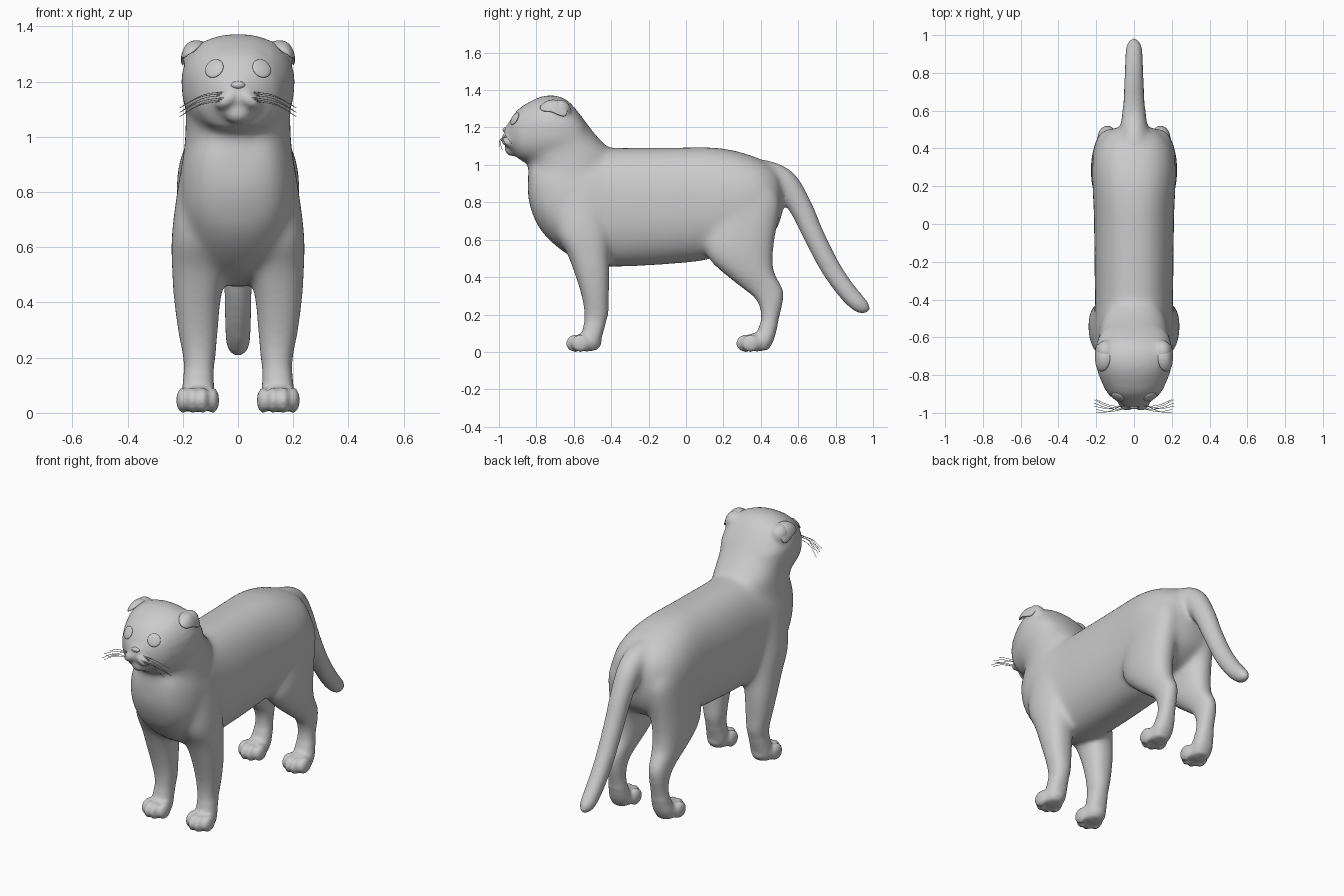
import bpy, bmesh, math
from mathutils import Vector, Matrix
from mathutils.bvhtree import BVHTree

if "Cube" in bpy.data.objects:
    bpy.data.objects.remove(bpy.data.objects["Cube"])


def spline(rows, n=5):
    """Catmull-Rom refinement of a list of station tuples."""
    out = []
    for i in range(len(rows) - 1):
        p = [rows[max(0, min(len(rows) - 1, i + k))] for k in (-1, 0, 1, 2)]
        for j in range(n):
            t = j / n
            out.append([0.5 * (2 * b + (c - a) * t + (2 * a - 5 * b + 4 * c - d) * t * t
                               + (3 * b - a - 3 * c + d) * t ** 3) for a, b, c, d in zip(*p)])
    return out + [list(rows[-1])]


def skin(bm, rings):
    """Join closed rings of points and cap both ends."""
    vr = [[bm.verts.new(p) for p in r] for r in rings]
    n = len(vr[0])
    for a, b in zip(vr, vr[1:]):
        for i in range(n):
            bm.faces.new((a[i], a[(i + 1) % n], b[(i + 1) % n], b[i]))
    bm.faces.new(vr[0][::-1])
    bm.faces.new(vr[-1])


def loft(bm, rows, axis, side=1, power=2.3, n=32):
    """Rows are (station, low, high, x0, x1); sections are superellipses."""
    rings = []
    for t, lo, hi, x0, x1 in spline(rows):
        ring = []
        for k in range(n):
            a = 2 * math.pi * k / n
            c, s = [math.copysign(abs(v) ** (2 / power), v) for v in (math.cos(a), math.sin(a))]
            x = side * ((x0 + x1) / 2 + c * (x1 - x0) / 2)
            w = (lo + hi) / 2 + s * (hi - lo) / 2
            ring.append((x, t, w) if axis == 'y' else (x, w, t))
        rings.append(ring)
    skin(bm, rings)


def ball(bm, c, r, rot=None):
    m = Matrix.Translation(c) @ (rot or Matrix()) @ Matrix.Diagonal((*r, 1))
    bmesh.ops.create_uvsphere(bm, u_segments=24, v_segments=14, radius=1, matrix=m)


def make(name, bm):
    bmesh.ops.recalc_face_normals(bm, faces=bm.faces[:])
    for f in bm.faces:
        f.smooth = True
    me = bpy.data.meshes.new(name)
    bm.to_mesh(me)
    bm.free()
    ob = bpy.data.objects.new(name, me)
    bpy.context.collection.objects.link(ob)
    return ob


bm = bmesh.new()
# Torso
torso = [(-.845, .83, .94, .06), (-.825, .75, 1.02, .12), (-.78, .655, 1.06, .165),
         (-.7, .57, 1.09, .2), (-.6, .5, 1.1, .213), (-.5, .465, 1.1, .21), (-.4, .455, 1.092, .207),
         (-.2, .462, 1.092, .21), (0, .477, 1.094, .212), (.1, .49, 1.095, .215), (.2, .52, 1.088, .22),
         (.3, .55, 1.066, .222), (.4, .58, 1.03, .205), (.48, .65, .975, .15), (.515, .74, .9, .08)]
loft(bm, [(y, a, b, -w, w) for y, a, b, w in torso], 'y')
# Neck
neck = [(.75, -.8, -.4, .2), (.9, -.842, -.38, .2), (1, -.845, -.38, .192), (1.06, -.87, -.385, .19),
        (1.1, -.85, -.425, .19), (1.17, -.83, -.49, .19), (1.27, -.8, -.565, .165)]
loft(bm, [(z, a, b, -w, w) for z, a, b, w in neck], 'z', power=2.1)
# Head
head = [(-.972, 1.12, 1.195, .03), (-.955, 1.085, 1.215, .065), (-.92, 1.06, 1.27, .115),
        (-.88, 1.02, 1.31, .15), (-.8, 1, 1.357, .187), (-.72, 1, 1.374, .205),
        (-.64, 1, 1.35, .2), (-.57, 1.02, 1.275, .175), (-.52, 1.05, 1.2, .13)]
loft(bm, [(y, a, b, -w, w) for y, a, b, w in head], 'y')
ball(bm, (0, -.925, 1.088), (.05, .045, .042))
# Tail
path = spline([(.4, .96, .075), (.52, .91, .075), (.61, .78, .066), (.68, .63, .06), (.77, .455, .057),
               (.86, .325, .054), (.92, .26, .05), (.95, .237, .043), (.975, .218, .025), (.984, .211, .008)])
rings = []
for i, (y, z, r) in enumerate(path):
    a, b = path[max(i - 1, 0)], path[min(i + 1, len(path) - 1)]
    nrm = Vector((0, -(b[1] - a[1]), b[0] - a[0])).normalized()
    rings.append([Vector((r * .95 * math.cos(t), y, z)) + nrm * r * math.sin(t)
                  for t in [k * math.pi / 12 for k in range(24)]])
skin(bm, rings)
# Legs, paws, muzzle pads, ear bases
front_leg = [(.95, -.64, -.47, .08, .19), (.85, -.7, -.44, .05, .213), (.65, -.7, -.41, .04, .24),
             (.52, -.635, -.41, .045, .24), (.4, -.59, -.408, .063, .232), (.28, -.555, -.412, .073, .216),
             (.2, -.545, -.413, .08, .2), (.13, -.55, -.435, .088, .198), (.06, -.57, -.455, .085, .205),
             (.01, -.57, -.475, .1, .195)]
hind_leg = [(.9, .25, .45, .06, .19), (.8, .16, .505, .03, .215), (.6, .1, .475, .04, .228),
            (.5, .12, .466, .05, .226), (.42, .2, .475, .06, .216), (.34, .3, .52, .08, .2),
            (.28, .372, .523, .088, .195), (.2, .4, .505, .09, .19), (.12, .385, .485, .088, .195),
            (.06, .35, .468, .085, .205), (.01, .35, .44, .1, .195)]
for s in (-1, 1):
    loft(bm, front_leg, 'z', s)
    loft(bm, hind_leg, 'z', s)
    for y in (-.58, .33):
        ball(bm, (s * .146, y + .05, .052), (.066, .08, .05))
        for x, dy, r in ((.092, .015, .024), (.128, -.012, .026), (.165, -.012, .026), (.2, .015, .024)):
            ball(bm, (s * x, y + dy, .046), (r, .05, .047))
    ball(bm, (s * .038, -.945, 1.135), (.05, .045, .03), Matrix.Rotation(s * .6, 4, 'Y'))
    ball(bm, (s * .15, -.675, 1.29), (.05, .06, .06))
body = make("body", bm)

# Fuse the body parts, then soften joints while keeping toes and face crisp
mod = body.modifiers.new("fuse", 'REMESH')
mod.mode = 'VOXEL'
mod.voxel_size = .009
dg = bpy.context.evaluated_depsgraph_get()
fused = bpy.data.meshes.new_from_object(body.evaluated_get(dg))
body.modifiers.clear()
body.data = fused
bm = bmesh.new()
bm.from_mesh(fused)


def soft(v):
    x, y, z = v.co
    return z > .14 and not (y < -.86 and z > 1.04) and not (abs(x) > .12 and z > 1.2)


for verts, count in (([v for v in bm.verts if soft(v)], 30), (bm.verts[:], 4)):
    for _ in range(count):
        bmesh.ops.smooth_vert(bm, verts=verts, factor=.5, use_axis_x=True, use_axis_y=True, use_axis_z=True)
for f in bm.faces:
    f.smooth = True
bm.to_mesh(fused)
tree = BVHTree.FromBMesh(bm)
bm.free()


def on_face(x, z):
    p, n, _, _ = tree.ray_cast(Vector((x, -2, z)), Vector((0, 1, 0)))
    return p, n


# Nose
p, n = on_face(0, 1.187)
bm = bmesh.new()
ball(bm, p + Vector((0, .006, 0)), (.026, .015, .014))
make("nose", bm)

for s, tag in ((-1, "right"), (1, "left")):
    # Eye: shallow disc set on the face
    p, n = on_face(s * .086, 1.247)
    bm = bmesh.new()
    ball(bm, p, (.036, .037, .01), n.to_track_quat('Z', 'Y').to_matrix().to_4x4())
    make("eye_" + tag, bm)

    # Folded ear flap: sheet from the back of the ear over the ridge to a drooping tip
    bm = bmesh.new()
    rows = [((.125, -.635, 1.31), (.18, -.63, 1.31), (.2, -.635, 1.25)),
            ((.12, -.69, 1.345), (.185, -.68, 1.352), (.206, -.68, 1.26)),
            ((.125, -.735, 1.342), (.19, -.73, 1.348), (.206, -.715, 1.28)),
            ((.14, -.768, 1.325), (.182, -.775, 1.32), (.202, -.745, 1.285)),
            ((.16, -.775, 1.305), (.178, -.782, 1.298), (.192, -.765, 1.285))]
    g = [[bm.verts.new((s * x, y, z)) for x, y, z in r] for r in rows]
    for a, b in zip(g, g[1:]):
        for i in range(2):
            bm.faces.new((a[i], a[i + 1], b[i + 1], b[i]))
    ear = make("ear_" + tag, bm)
    sol = ear.modifiers.new("thick", 'SOLIDIFY')
    sol.thickness, sol.offset = .012, 0
    ear.modifiers.new("round", 'SUBSURF').levels = 2
    ear.modifiers["round"].render_levels = 2

    # Whiskers
    cu = bpy.data.curves.new("whiskers_" + tag, 'CURVE')
    cu.dimensions = '3D'
    cu.bevel_depth, cu.bevel_resolution, cu.resolution_u = .0013, 1, 4
    for i in range(6):
        x0, z0 = .05 + .008 * (i % 3), 1.163 - .007 * i
        p, n = on_face(s * x0, z0)
        end = Vector((s * (.2 + .012 * (i % 2)), -.93 - .07 * (i * 2 % 5) / 4, 1.112 - .008 * i))
        mid = (p + end) / 2 + Vector((0, -.012, .014))
        sp = cu.splines.new('BEZIER')
        sp.bezier_points.add(2)
        for bp, co in zip(sp.bezier_points, (p, mid, end)):
            bp.co = co
            bp.handle_left_type = bp.handle_right_type = 'AUTO'
    bpy.context.collection.objects.link(bpy.data.objects.new("whiskers_" + tag, cu))
